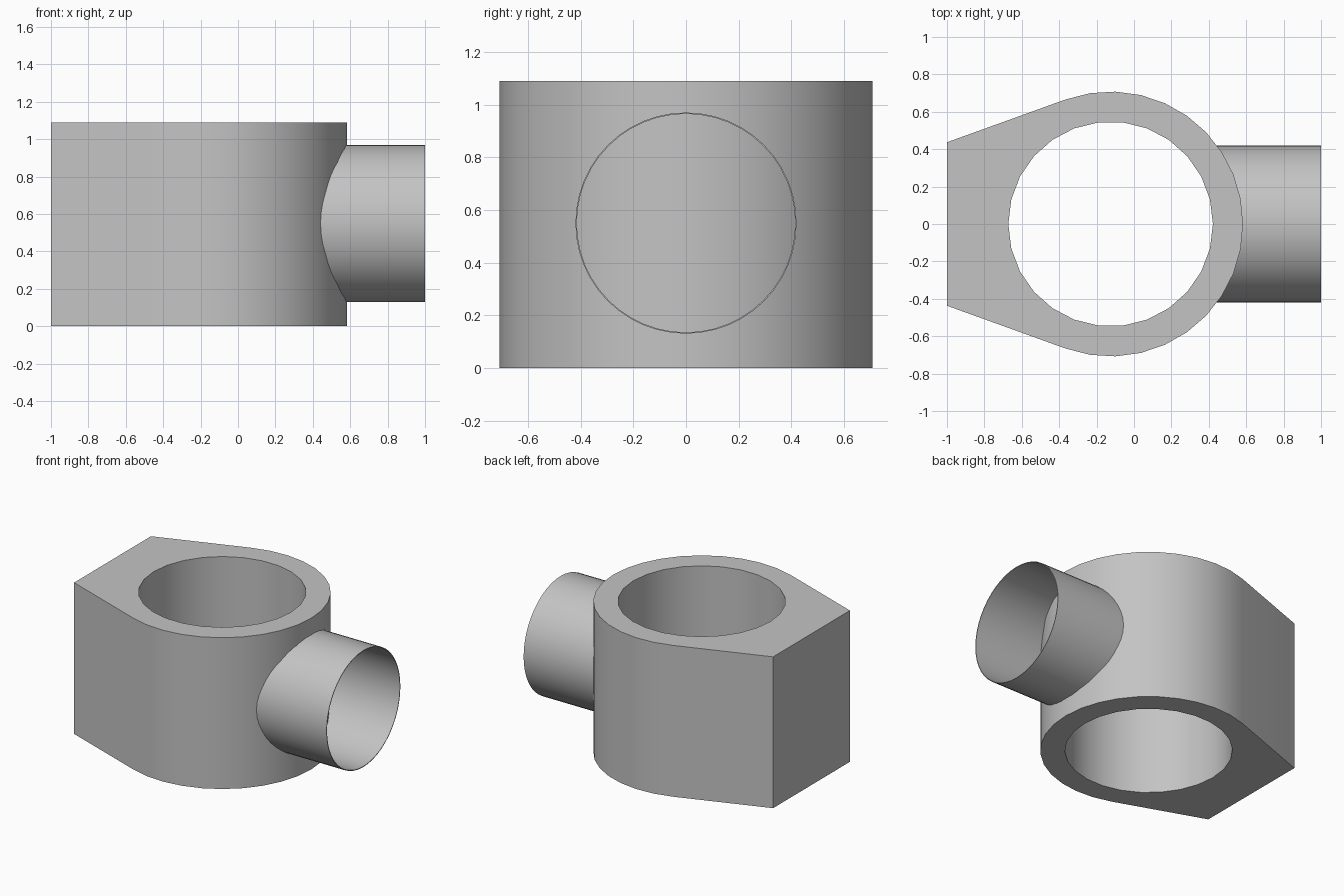
import bpy, bmesh, math
from mathutils import Matrix, Vector

cube = bpy.data.objects.get("Cube")
if cube:
    bpy.data.objects.remove(cube, do_unlink=True)

HEIGHT = 1.09
CENTRE_X = -0.125
OUTER_R, BORE_R = 0.708, 0.547
FLAT_X, FLAT_Y = -1.0, 0.437
PIPE_R, PIPE_WALL, PIPE_Z = 0.42, 0.005, 0.55

grey = bpy.data.materials.new("plain grey")
grey.use_nodes = True
grey.diffuse_color = (0.55, 0.55, 0.55, 1)
grey.node_tree.nodes["Principled BSDF"].inputs["Base Color"].default_value = grey.diffuse_color


def arc(radius, start, end, steps):
    """Points along an arc about the bore axis, both ends included."""
    angles = [start + (end - start) * i / steps for i in range(steps + 1)]
    return [(CENTRE_X + radius * math.cos(a), radius * math.sin(a)) for a in angles]


def extruded(name, loops, height):
    """Solid from an outline with holes, extruded upwards."""
    bm = bmesh.new()
    edges = []
    for loop in loops:
        verts = [bm.verts.new((x, y, 0)) for x, y in loop]
        edges += [bm.edges.new((v, verts[i - 1])) for i, v in enumerate(verts)]
    bmesh.ops.triangle_fill(bm, use_beauty=True, edges=edges, normal=Vector((0, 0, 1)))
    result = bmesh.ops.extrude_face_region(bm, geom=bm.faces[:], use_keep_orig=True)
    top = [g for g in result["geom"] if isinstance(g, bmesh.types.BMVert)]
    bmesh.ops.translate(bm, verts=top, vec=(0, 0, height))
    bmesh.ops.recalc_face_normals(bm, faces=bm.faces[:])
    mesh = bpy.data.meshes.new(name)
    bm.to_mesh(mesh)
    bm.free()
    mesh.materials.append(grey)
    obj = bpy.data.objects.new(name, mesh)
    bpy.context.collection.objects.link(obj)
    bpy.ops.object.select_all(action="DESELECT")
    obj.select_set(True)
    bpy.context.view_layer.objects.active = obj
    bpy.ops.object.shade_smooth_by_angle(angle=math.radians(30))
    return obj


# Body: round collar whose sides run tangentially to a flat mounting face
to_corner = Vector((FLAT_X - CENTRE_X, FLAT_Y))
tangent = math.atan2(to_corner.y, to_corner.x) - math.acos(OUTER_R / to_corner.length)
outline = arc(OUTER_R, -tangent, tangent, 20) + [(FLAT_X, FLAT_Y), (FLAT_X, -FLAT_Y)]
bore = arc(BORE_R, 0, math.tau, 26)[:-1]
extruded("collar_body", [outline, bore], HEIGHT)

# Side pipe: thin open tube that starts inside the collar wall
pipe_start = 0.43
rings = [[(x - CENTRE_X, y) for x, y in arc(r, 0, math.tau, 48)[:-1]]
         for r in (PIPE_R, PIPE_R - PIPE_WALL)]
pipe = extruded("side_pipe", rings, 1.0 - pipe_start)
pipe.data.transform(Matrix.Translation((pipe_start, 0, PIPE_Z))
                    @ Matrix.Rotation(math.radians(90), 4, "Y"))
